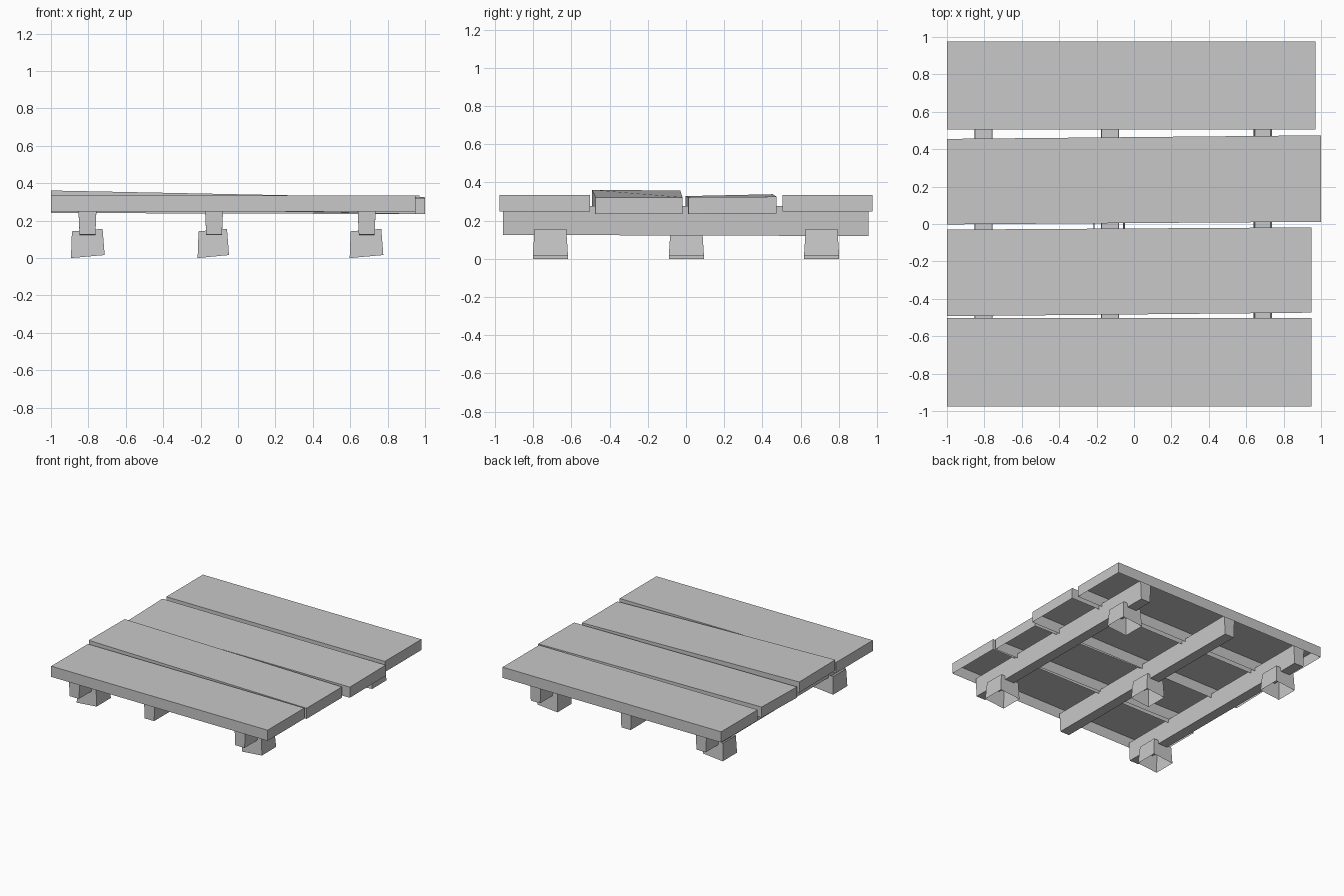
import bpy
import bmesh

if "Cube" in bpy.data.objects:
    bpy.data.objects.remove(bpy.data.objects["Cube"])

grey = bpy.data.materials.new("weathered_grey")
grey.diffuse_color = (0.58, 0.58, 0.58, 1)
grey.use_nodes = True
grey.node_tree.nodes["Principled BSDF"].inputs["Base Color"].default_value = grey.diffuse_color


def mesh_part(name, bottom, top, cap_bottom=False, cap_top=False):
    """Four flat walls between two quads (counter-clockwise from above)."""
    faces = [(i, (i + 1) % 4, (i + 1) % 4 + 4, i + 4) for i in range(4)]
    if cap_bottom:
        faces.append((3, 2, 1, 0))
    if cap_top:
        faces.append((4, 5, 6, 7))
    mesh = bpy.data.meshes.new(name)
    mesh.from_pydata(list(bottom) + list(top), [], faces)
    mesh.update()
    mesh.materials.append(grey)
    obj = bpy.data.objects.new(name, mesh)
    bpy.context.collection.objects.link(obj)


# Deck planks are hollow underneath; ends given as x, y0, y1, top z0, top z1
def plank(name, left, right, thick=0.087):
    (xl, l0, l1, lz0, lz1), (xr, r0, r1, rz0, rz1) = left, right
    top = [(xl, l0, lz0), (xr, r0, rz0), (xr, r1, rz1), (xl, l1, lz1)]
    bottom = [(x, y, z - thick) for x, y, z in top]
    mesh_part(name, bottom, top, cap_top=True)


plank("front_plank", (-1, -0.976, -0.503, 0.335, 0.335),
      (0.95, -0.976, -0.503, 0.335, 0.335))
plank("front_middle_plank", (-1, -0.493, -0.03, 0.361, 0.357),
      (0.95, -0.474, -0.018, 0.322, 0.322))
plank("back_middle_plank", (-1, -0.002, 0.455, 0.328, 0.338),
      (1.0, 0.012, 0.474, 0.322, 0.325))
plank("back_plank", (-1, 0.505, 0.976, 0.335, 0.335),
      (0.97, 0.505, 0.976, 0.335, 0.335))


# Bearer beams: open on top, narrowing a little towards the bottom
def beam(name, x):
    def ring(half, z_front, z_back):
        return [(x - half, -0.958, z_front), (x + half, -0.958, z_front),
                (x + half, 0.955, z_back), (x - half, 0.955, z_back)]
    mesh_part(name, ring(0.042, 0.125, 0.119), ring(0.049, 0.275, 0.275),
              cap_bottom=True)


# Flared feet: tilted slightly, open above and below
def foot(name, x, y, half):
    def ring(cx, hx, hy, z_left, z_right):
        return [(cx - hx, y - hy, z_left), (cx + hx, y - hy, z_right),
                (cx + hx, y + hy, z_right), (cx - hx, y + hy, z_left)]
    mesh_part(name, ring(x, half, 0.092, 0.0, 0.016),
              ring(x - 0.003, half - 0.008, 0.083, 0.143, 0.156))


for side, x in (("left", -0.805), ("middle", -0.128), ("right", 0.688)):
    beam(side + "_beam", x)

for side, x in (("left", -0.803), ("right", 0.687)):
    for end, y in (("front", -0.71), ("back", 0.71)):
        foot(f"{end}_{side}_foot", x, y, 0.09)
foot("middle_foot", -0.132, 0.002, 0.084)
